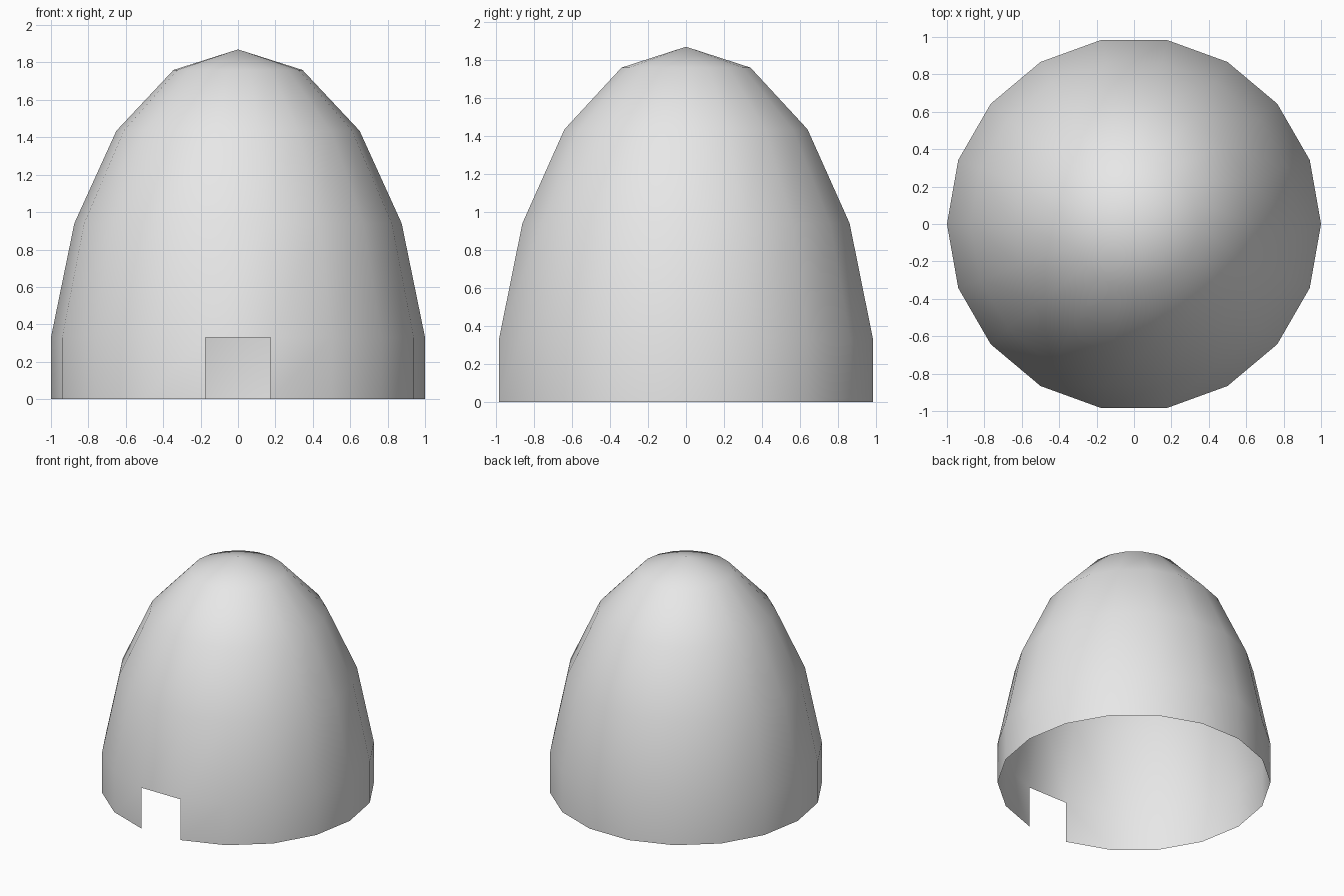
import bpy, bmesh
from math import cos, sin, radians

cube = bpy.data.objects.get("Cube")
if cube:
    bpy.data.objects.remove(cube, do_unlink=True)

SIDES = 18
STEP = 360 / SIDES
# Radius and height of each ring, from the ground up
PROFILE = [(1.0, 0.0), (1.0, 0.33), (0.875, 0.94), (0.65, 1.435), (0.345, 1.76)]
APEX = 1.87

grey = bpy.data.materials.new("light_grey")
grey.use_nodes = True
colour = (0.8, 0.8, 0.8, 1)
grey.diffuse_color = colour
grey.node_tree.nodes["Principled BSDF"].inputs["Base Color"].default_value = colour

# Open dome shell: straight wall, curved roof, fan at the tip
bm = bmesh.new()
rings = [[bm.verts.new((r * cos(radians(i * STEP)), r * sin(radians(i * STEP)), z))
          for i in range(SIDES)] for r, z in PROFILE]
tip = bm.verts.new((0, 0, APEX))
for lower, upper in zip(rings, rings[1:]):
    for i in range(SIDES):
        j = (i + 1) % SIDES
        bm.faces.new((lower[i], lower[j], upper[j], upper[i]))
for i in range(SIDES):
    bm.faces.new((rings[-1][i], rings[-1][(i + 1) % SIDES], tip))

# Doorway: leave out the front wall panel
door = [f for f in bm.faces
        if f.calc_center_median().z < PROFILE[1][1] and f.normal.y == f.normal.y
        and f.calc_center_median().y < -0.98]
bmesh.ops.delete(bm, geom=door, context='FACES')
for f in bm.faces:
    f.smooth = True

mesh = bpy.data.meshes.new("dome_shell")
bm.to_mesh(mesh)
bm.free()
mesh.materials.append(grey)
dome = bpy.data.objects.new("dome_shell", mesh)
bpy.context.collection.objects.link(dome)
